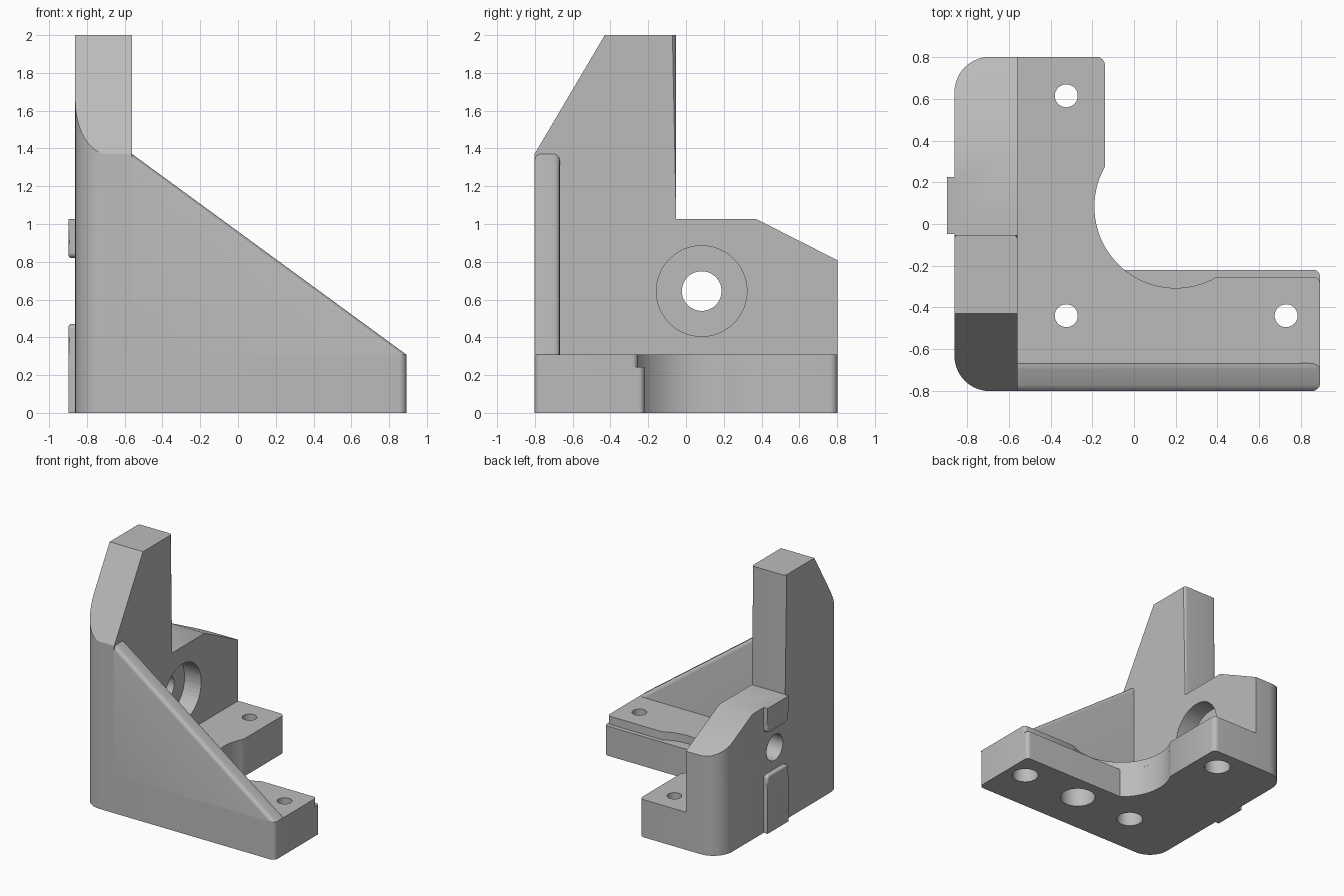
import bpy, bmesh
from math import sin, cos, pi, radians
from mathutils import Vector, Matrix

if "Cube" in bpy.data.objects:
    bpy.data.objects.remove(bpy.data.objects["Cube"])

grey = bpy.data.materials.new("plain grey")
grey.use_nodes = True
grey.diffuse_color = (0.5, 0.5, 0.5, 1)
grey.node_tree.nodes["Principled BSDF"].inputs["Base Color"].default_value = (0.5, 0.5, 0.5, 1)


def rounded(corners, steps=10):
    """Outline from (x, y, radius) right-angled corners; radius 0 keeps a point."""
    pts = []
    for i, (x, y, r) in enumerate(corners):
        p = Vector((x, y))
        if not r:
            pts.append(p)
            continue
        a = (Vector(corners[i - 1][:2]) - p).normalized() * r
        b = (Vector(corners[(i + 1) % len(corners)][:2]) - p).normalized() * r
        for k in range(steps + 1):
            t = k / steps * pi / 2
            pts.append(p + a * (1 - sin(t)) + b * (1 - cos(t)))
    return pts


def arc(cx, cy, r, start, end, steps=36):
    angles = [radians(start + (end - start) * k / steps) for k in range(steps + 1)]
    return [(cx + r * cos(a), cy + r * sin(a), 0) for a in angles]


def prism(name, outline, axis, lo, hi, round_rule=None, radius=0.03):
    """Extrude a 2D outline along an axis, rounding the edges a rule picks."""
    place = {"x": lambda p, d: (d, p[0], p[1]),
             "y": lambda p, d: (p[0], d, p[1]),
             "z": lambda p, d: (p[0], p[1], d)}[axis]
    bm = bmesh.new()
    face = bm.faces.new([bm.verts.new(place(p, lo)) for p in outline])
    ext = bmesh.ops.extrude_face_region(bm, geom=[face], use_keep_orig=True)
    moved = [v for v in ext["geom"] if isinstance(v, bmesh.types.BMVert)]
    bmesh.ops.translate(bm, verts=moved, vec=place((0, 0), hi - lo))
    bmesh.ops.recalc_face_normals(bm, faces=bm.faces)
    if round_rule:
        edges = [e for e in bm.edges if round_rule(e.verts[0].co, e.verts[1].co)]
        bmesh.ops.bevel(bm, geom=edges, offset=radius, segments=5,
                        profile=0.5, affect="EDGES")
    mesh = bpy.data.meshes.new(name)
    bm.to_mesh(mesh)
    bm.free()
    mesh.materials.append(grey)
    ob = bpy.data.objects.new(name, mesh)
    bpy.context.collection.objects.link(ob)
    return ob


def disc(r, u, v, axis, lo, hi):
    return prism("cutter", [p[:2] for p in arc(u, v, r, 0, 360, 48)[:-1]], axis, lo, hi)


def finish(ob, cuts=(), operation="DIFFERENCE"):
    bpy.ops.object.select_all(action="DESELECT")
    ob.select_set(True)
    bpy.context.view_layer.objects.active = ob
    for cutter in cuts:
        mod = ob.modifiers.new("cut", "BOOLEAN")
        mod.operation, mod.solver, mod.object = operation, "EXACT", cutter
        bpy.ops.object.modifier_apply(modifier=mod.name)
        bpy.data.objects.remove(cutter)
    bpy.ops.object.shade_smooth_by_angle(angle=radians(30))


LEFT, RIGHT, FRONT, BACK = -0.862, 0.892, -0.802, 0.802
STEP, DECK, INNER = 0.242, 0.308, -0.56
SCREWS = [(-0.325, 0.615), (-0.325, -0.44), (0.73, -0.44)]


# L-shaped base with a round relief in the inner corner
def base_outline(edge_y, start):
    return rounded([(LEFT, FRONT, 0.17), (RIGHT, FRONT, 0.04), (RIGHT, edge_y, 0.03)]
                   + arc(0.2, 0.083, 0.39, start, 150.7)
                   + [(-0.14, BACK, 0.04), (LEFT, BACK, 0.17)])


def screw_holes():
    return [disc(0.055, x, y, "z", -0.1, 0.5) for x, y in SCREWS]


lower = prism("base_lower", base_outline(-0.22, 231), "z", 0, STEP)
finish(lower, screw_holes()
       + [disc(0.1, x, y, "z", -0.1, 0.15) for x, y in SCREWS]
       + [disc(0.135, 0.2, -0.44, "z", -0.1, 0.2)])
upper = prism("base_upper", base_outline(-0.255, 300), "z", STEP, DECK)
finish(upper, screw_holes())

# Tall side wall: stepped profile trimmed to the rounded footprint
profile = [(FRONT, DECK), (BACK, DECK), (BACK, 0.808), (0.37, 1.027),
           (-0.052, 1.027), (-0.052, 2), (-0.43, 2), (FRONT, 1.37)]


def column_back(a, b):
    return all(abs(c.y + 0.052) < 0.001 for c in (a, b)) and abs(a.z - b.z) > 0.5


wall = prism("side_wall", profile, "x", LEFT, INNER, column_back, 0.02)
footprint = prism("cutter", rounded([(LEFT, FRONT, 0.17), (0, FRONT, 0),
                                     (0, BACK, 0), (LEFT, BACK, 0.17)]), "z", 0, 3)
finish(wall, [footprint], "INTERSECT")
# Shaft hole with a counterbore on the inner face
finish(wall, [disc(0.105, 0.083, 0.645, "x", -1, 0),
              disc(0.24, 0.083, 0.645, "x", INNER - 0.15, 0)])


# Triangular front gusset with a rounded sloping rim
def sloping(a, b):
    return abs(a.x - b.x) > 0.5 and abs(a.z - b.z) > 0.5


gusset = prism("front_gusset", [(INNER, DECK), (RIGHT, DECK), (INNER, 1.37)],
               "y", FRONT, -0.668, sloping)
finish(gusset)

# Locating keys above and below the shaft hole on the outer face
Y0, Y1 = -0.048, 0.225


def key_edge(z):
    return lambda a, b: (abs(a.x + 0.897) < 0.001 and abs(b.x + 0.897) < 0.001
                         and abs(a.z - z) + abs(b.z - z) < 0.06)


finish(prism("lower_key", rounded([(Y0, 0, 0), (Y1, 0, 0), (Y1, 0.47, 0.03), (Y0, 0.47, 0.03)]),
             "x", -0.897, LEFT, key_edge(0.47), 0.015))
finish(prism("upper_key", rounded([(Y0, 1.027, 0), (Y0, 0.82, 0.03), (Y1, 0.82, 0.03), (Y1, 1.027, 0)]),
             "x", -0.897, LEFT, key_edge(0.82), 0.015))
